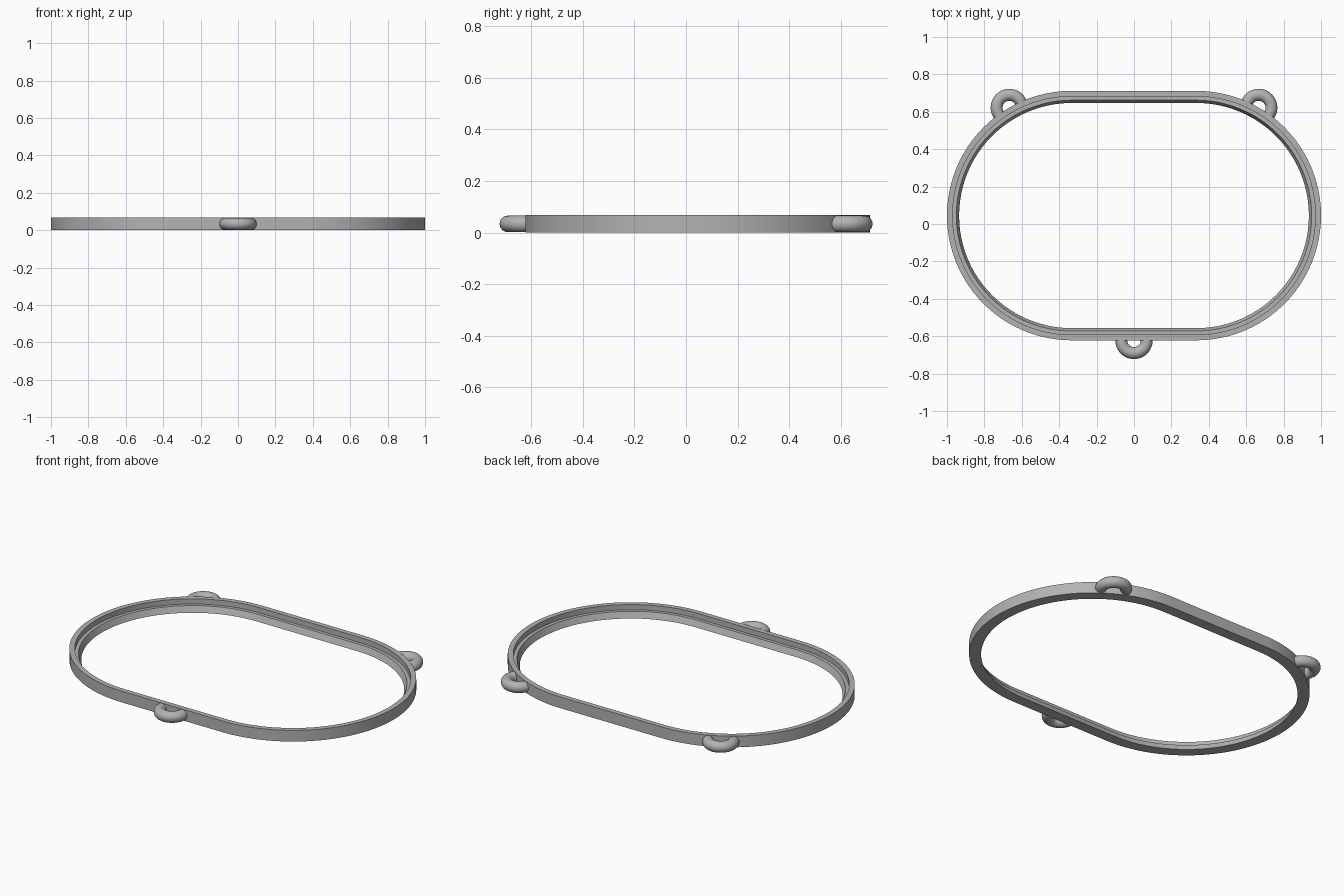
import bpy
import bmesh
from math import cos, sin, pi, radians

cube = bpy.data.objects.get("Cube")
if cube:
    bpy.data.objects.remove(cube, do_unlink=True)

# Main sizes
HALF_STRAIGHT = 0.333
RADIUS = 0.667
HEIGHT = 0.067
CENTRE_Y = 0.045
LOOP_MAJOR, LOOP_MINOR = 0.068, 0.032

grey = bpy.data.materials.new("plain_grey")
grey.use_nodes = True
GREY = (0.45, 0.45, 0.45, 1)
grey.diffuse_color = GREY
grey.node_tree.nodes["Principled BSDF"].inputs["Base Color"].default_value = GREY


def sweep(name, sections, closed):
    """Skin a list of closed cross-sections into a smooth-shaded object."""
    bm = bmesh.new()
    rings = [[bm.verts.new(p) for p in s] for s in sections]
    pairs = list(zip(rings, rings[1:]))
    if closed:
        pairs.append((rings[-1], rings[0]))
    else:
        bm.faces.new(rings[0])
        bm.faces.new(rings[-1])
    for a, b in pairs:
        n = len(a)
        for i in range(n):
            j = (i + 1) % n
            bm.faces.new((a[i], a[j], b[j], b[i]))
    bmesh.ops.recalc_face_normals(bm, faces=bm.faces)
    mesh = bpy.data.meshes.new(name)
    bm.to_mesh(mesh)
    bm.free()
    mesh.materials.append(grey)
    obj = bpy.data.objects.new(name, mesh)
    bpy.context.collection.objects.link(obj)
    bpy.ops.object.select_all(action="DESELECT")
    obj.select_set(True)
    bpy.context.view_layer.objects.active = obj
    bpy.ops.object.shade_smooth_by_angle(angle=radians(30))
    return obj


# Stadium frame: flat rim, recessed ledge and tapered lower lip (inset, z)
profile = [(0, 0), (0, HEIGHT), (0.03, HEIGHT), (0.03, 0.036),
           (0.05, 0.036), (0.065, 0)]
STEPS = 48
frame_sections = []
for side, start in ((1, -pi / 2), (-1, pi / 2)):
    for k in range(STEPS + 1):
        a = start + pi * k / STEPS
        frame_sections.append([
            (side * HALF_STRAIGHT + (RADIUS - d) * cos(a),
             CENTRE_Y + (RADIUS - d) * sin(a), z) for d, z in profile])
sweep("frame", frame_sections, True)


# Half-ring mounting loops, with short straight ends buried in the frame wall
def mounting_loop(name, x, y, direction):
    path = [(-0.015, -LOOP_MAJOR, -pi / 2)]
    for k in range(25):
        a = -pi / 2 + pi * k / 24
        path.append((LOOP_MAJOR * cos(a), LOOP_MAJOR * sin(a), a))
    path.append((-0.015, LOOP_MAJOR, pi / 2))
    sections = []
    for u, v, a in path:
        section = []
        for k in range(24):
            t = 2 * pi * k / 24
            r = LOOP_MINOR * cos(t)
            section.append((u + r * cos(a), v + r * sin(a), LOOP_MINOR * sin(t)))
        sections.append(section)
    loop = sweep(name, sections, False)
    loop.location = (x, y, HEIGHT / 2)
    loop.rotation_euler.z = direction


mounting_loop("front_loop", 0, CENTRE_Y - RADIUS, -pi / 2)
for name, side, angle in (("left_back_loop", 1, pi / 3),
                          ("right_back_loop", -1, 2 * pi / 3)):
    mounting_loop(name, side * HALF_STRAIGHT + RADIUS * cos(angle),
                  CENTRE_Y + RADIUS * sin(angle), angle)
